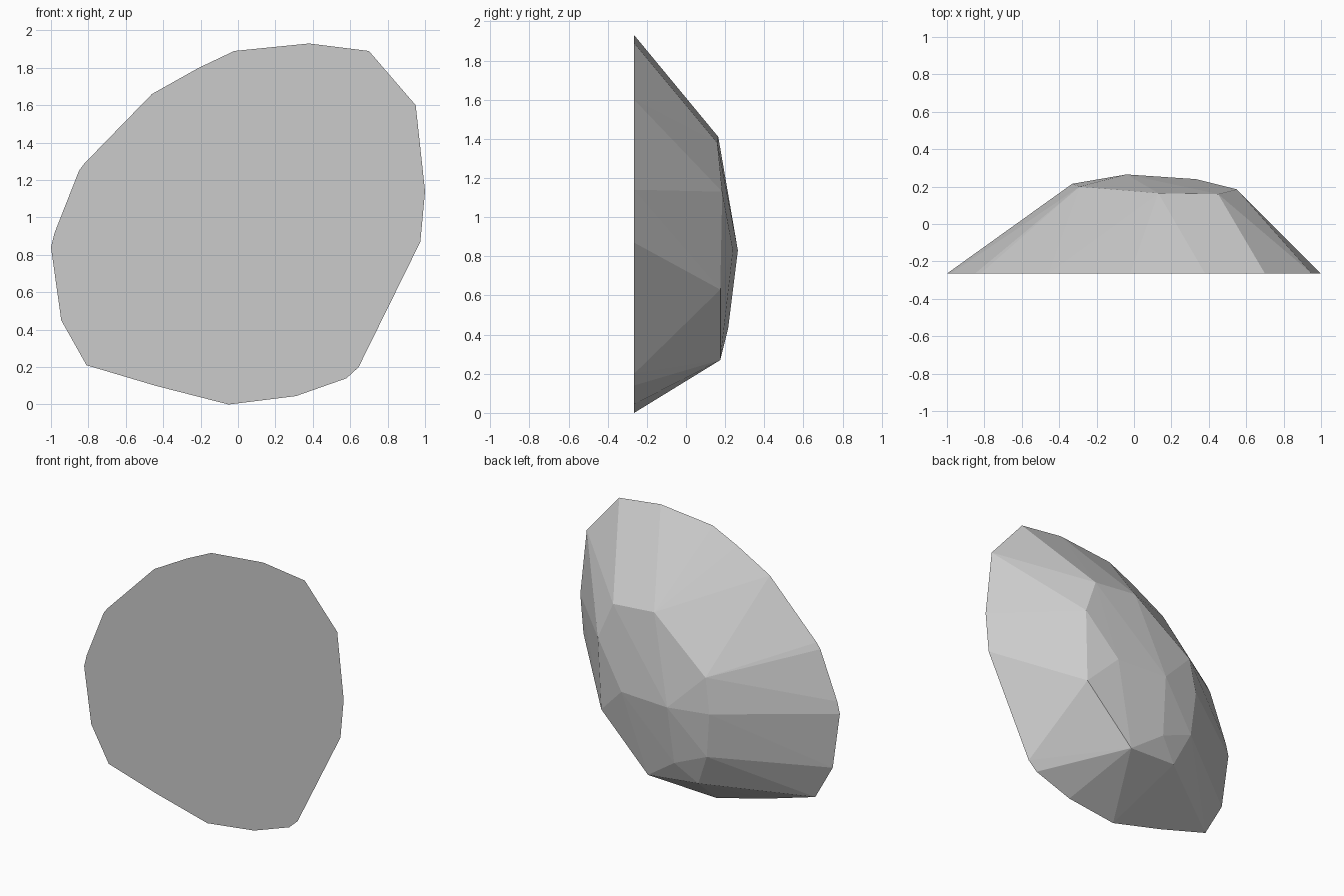
import bpy
import bmesh

cube = bpy.data.objects.get("Cube")
if cube:
    bpy.data.objects.remove(cube, do_unlink=True)

FLAT_Y = -0.265

# Rim of the flat cut face (x, z)
rim = [(-0.05, 0), (0.31, 0.045), (0.58, 0.14), (0.645, 0.2), (0.975, 0.87),
       (1, 1.14), (0.95, 1.6), (0.7, 1.89), (0.38, 1.93), (-0.02, 1.89),
       (-0.21, 1.8), (-0.46, 1.66), (-0.82, 1.29), (-0.85, 1.25),
       (-0.98, 0.92), (-1, 0.84), (-0.945, 0.45), (-0.81, 0.21), (-0.44, 0.1)]

# Shoulder corners around the blunt back (x, y, z)
shoulder = [(0.13, 0.165, 1.41), (0.45, 0.16, 1.38), (0.55, 0.185, 1.13),
            (0.53, 0.175, 0.63), (0.17, 0.175, 0.27), (-0.2, 0.15, 0.3),
            (-0.3, 0.2, 0.53), (-0.33, 0.215, 0.84), (-0.29, 0.2, 1.08)]

# Raised corners in the middle of the back
crown = [(-0.04, 0.265, 0.83), (0.33, 0.24, 0.83), (-0.06, 0.215, 0.43)]

# Stone material
stone = bpy.data.materials.new("stone_grey")
stone.use_nodes = True
colour = (0.6, 0.6, 0.6, 1)
stone.diffuse_color = colour
stone.node_tree.nodes["Principled BSDF"].inputs["Base Color"].default_value = colour

# Faceted rock wrapped around the corners
bm = bmesh.new()
for co in [(x, FLAT_Y, z) for x, z in rim] + shoulder + crown:
    bm.verts.new(co)
hull = bmesh.ops.convex_hull(bm, input=bm.verts)
loose = [v for v in bm.verts if not v.link_faces]
bmesh.ops.delete(bm, geom=loose, context='VERTS')

# Merge the flat cut face into one polygon
flat = [f for f in bm.faces if all(v.co.y < FLAT_Y + 0.001 for v in f.verts)]
bmesh.ops.dissolve_faces(bm, faces=flat)
bmesh.ops.recalc_face_normals(bm, faces=bm.faces)

mesh = bpy.data.meshes.new("rock")
bm.to_mesh(mesh)
bm.free()
mesh.materials.append(stone)
rock = bpy.data.objects.new("rock", mesh)
bpy.context.collection.objects.link(rock)
